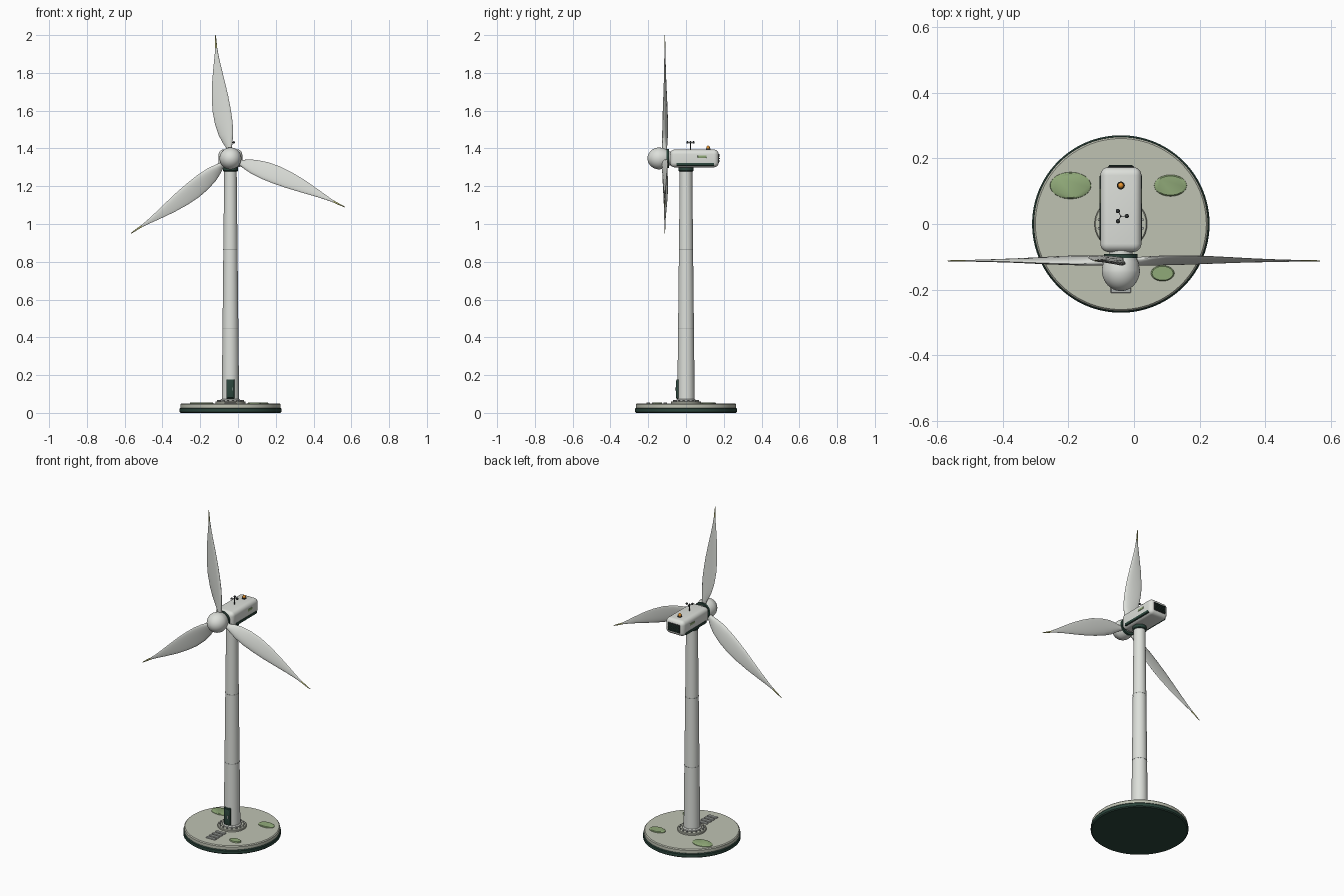
import bpy, bmesh, math
from mathutils import Matrix, Vector

if "Cube" in bpy.data.objects:
    bpy.data.objects.remove(bpy.data.objects["Cube"])

CX, HUB_Z, ROTOR_Y = -0.04, 1.347, -0.112


def mat(name, *rgb):
    m = bpy.data.materials.new(name)
    m.diffuse_color = (*rgb, 1)
    m.use_nodes = True
    m.node_tree.nodes["Principled BSDF"].inputs["Base Color"].default_value = m.diffuse_color
    return m


WHITE = mat("shell_white", 0.72, 0.74, 0.70)
DARK = mat("dark_green", 0.025, 0.06, 0.045)
BLACK = mat("charcoal", 0.03, 0.035, 0.035)
STONE = mat("stone", 0.52, 0.54, 0.45)
GREEN = mat("leaf_green", 0.28, 0.40, 0.19)
GREY = mat("steel", 0.42, 0.44, 0.42)
AMBER = mat("amber", 0.8, 0.3, 0.03)
TIP = mat("tip_olive", 0.45, 0.45, 0.18)


def finish(bm, name, material, smooth=True):
    bmesh.ops.recalc_face_normals(bm, faces=bm.faces)
    me = bpy.data.meshes.new(name)
    bm.to_mesh(me)
    bm.free()
    ob = bpy.data.objects.new(name, me)
    bpy.context.collection.objects.link(ob)
    me.materials.append(material)
    if smooth:
        bpy.ops.object.select_all(action='DESELECT')
        bpy.context.view_layer.objects.active = ob
        ob.select_set(True)
        bpy.ops.object.shade_smooth_by_angle(angle=math.radians(35))
    return ob


def loft(bm, rings):
    """Skin a list of closed point loops and cap both ends."""
    loops = [[bm.verts.new(p) for p in r] for r in rings]
    n = len(loops[0])
    for a, b in zip(loops, loops[1:]):
        for i in range(n):
            bm.faces.new((a[i], a[(i + 1) % n], b[(i + 1) % n], b[i]))
    bm.faces.new(loops[0])
    bm.faces.new(loops[-1])


def turned(name, profile, material, seg=64, loc=(CX, 0, 0), along_y=False, scale=(1, 1)):
    """Lathe (radius, height) points around z, or around y for rotor parts."""
    rings = []
    for r, h in profile:
        ring = []
        for i in range(seg):
            a = 2 * math.pi * i / seg
            u, v = r * math.cos(a) * scale[0], r * math.sin(a) * scale[1]
            p = Vector((u, h, v)) if along_y else Vector((u, v, h))
            ring.append(p + Vector(loc))
        rings.append(ring)
    bm = bmesh.new()
    loft(bm, rings)
    return finish(bm, name, material)


def box(name, lo, hi, material, bevel=0.0, seg=2):
    lo, hi = Vector(lo), Vector(hi)
    bm = bmesh.new()
    bmesh.ops.create_cube(bm, size=1, matrix=Matrix.Translation((lo + hi) / 2)
                          @ Matrix.Diagonal((*(hi - lo), 1)))
    if bevel:
        bmesh.ops.bevel(bm, geom=bm.edges[:], offset=bevel, segments=seg,
                        profile=0.5, affect='EDGES')
    return finish(bm, name, material, bevel > 0)


# Display base
turned("base_rim", [(0.264, 0), (0.27, 0.005), (0.27, 0.022), (0.266, 0.027)], DARK, 96)
turned("base_top", [(0.265, 0.026), (0.265, 0.045), (0.26, 0.05)], STONE, 96)

# Low grass patches
for i, (x, y, rx, ry) in enumerate([(-0.193, 0.117, 0.063, 0.041), (0.111, 0.117, 0.05, 0.033),
                                    (0.087, -0.15, 0.036, 0.024)]):
    turned(f"grass_patch_{i + 1}", [(1, 0.048), (0.98, 0.053), (0.88, 0.056)], GREEN, 40,
           (x, y, 0), scale=(rx, ry))

# Path slabs to the door
for i in range(4):
    y = -0.2 + i * 0.03
    box(f"path_slab_{i + 1}", (CX - 0.031, y - 0.01, 0.048), (CX + 0.031, y + 0.01, 0.055), GREY, 0.002, 1)

# Foundation flange with a ring of bolts
turned("foundation_flange", [(0.08, 0.048), (0.08, 0.058), (0.077, 0.061)], STONE)
turned("tower_foot", [(0.053, 0.06), (0.053, 0.068), (0.048, 0.073)], WHITE)
for i in range(16):
    a = 2 * math.pi * (i + 0.5) / 16
    turned(f"flange_bolt_{i + 1}", [(0.005, 0.06), (0.005, 0.068)], GREY, 6,
           (CX + 0.067 * math.cos(a), 0.067 * math.sin(a), 0))

# Tapered tower with section seams
turned("tower", [(0.046, 0.06), (0.033, 1.285)], WHITE)
for i, z in enumerate((0.445, 0.865)):
    r = 0.046 - 0.013 * (z - 0.06) / 1.225 + 0.0008
    turned(f"tower_seam_{i + 1}", [(r, z - 0.002), (r, z + 0.002)], GREY)

# Service door
box("door_frame", (CX - 0.021, -0.051, 0.074), (CX + 0.021, -0.025, 0.178), DARK, 0.003)
box("door_panel", (CX - 0.016, -0.054, 0.08), (CX + 0.016, -0.045, 0.172), DARK, 0.002)
box("door_handle", (CX + 0.008, -0.058, 0.118), (CX + 0.012, -0.05, 0.135), GREY)

# Nacelle and its trim
turned("yaw_collar", [(0.036, 1.278), (0.039, 1.282), (0.039, 1.305)], DARK)
box("nacelle", (CX - 0.0625, -0.085, 1.3), (CX + 0.0625, 0.173, 1.394), WHITE, 0.025, 6)
for side, s in (("left", -1), ("right", 1)):
    def span(a, b):
        return sorted((CX + s * a, CX + s * b))
    x0, x1 = span(0.05, 0.0645)
    box(f"nacelle_stripe_{side}", (x0, -0.05, 1.308), (x1, 0.148, 1.324), DARK, 0.002)
    box(f"nacelle_vent_{side}", (x0, 0.062, 1.35), (x1, 0.108, 1.363), GREEN, 0.002)
box("rear_grille", (CX - 0.04, 0.165, 1.322), (CX + 0.04, 0.176, 1.372), BLACK, 0.003)
for i in range(5):
    z = 1.329 + i * 0.009
    box(f"grille_slat_{i + 1}", (CX - 0.036, 0.172, z - 0.002), (CX + 0.036, 0.18, z + 0.002), DARK)

# Warning beacon
turned("beacon_base", [(0.012, 1.39), (0.012, 1.399)], BLACK, 24, (CX, 0.117, 0))
turned("beacon_lamp", [(0.009, 1.398), (0.009, 1.406), (0.0075, 1.411), (0.004, 1.414), (0.001, 1.415)],
       AMBER, 24, (CX, 0.117, 0))

# Wind gauge: mast, three arms, three cups
turned("gauge_mast", [(0.0025, 1.39), (0.0025, 1.436)], BLACK, 12, (CX, 0.024, 0))
for i in range(3):
    a = 2 * math.pi * i / 3
    rot = Matrix.Translation((CX, 0.024, 1.432)) @ Matrix.Rotation(a, 4, 'Z')
    bm = bmesh.new()
    bmesh.ops.create_cube(bm, size=1, matrix=rot @ Matrix.Translation((0.009, 0, 0))
                          @ Matrix.Diagonal((0.018, 0.002, 0.002, 1)))
    bmesh.ops.create_uvsphere(bm, u_segments=16, v_segments=8, radius=0.0065,
                              matrix=rot @ Matrix.Translation((0.018, 0, 0)))
    finish(bm, f"gauge_cup_{i + 1}", BLACK)

# Rotor hub
AXIS = (CX, 0, HUB_Z)
turned("rotor_neck", [(0.036, -0.07), (0.036, -0.095)], WHITE, 48, AXIS, True)
turned("rotor_ring", [(0.051, -0.091), (0.051, -0.104)], DARK, 48, AXIS, True)
nose = [(0.046, -0.1), (0.053, -0.115)]
nose += [(0.058 * math.cos(t), -0.14 - 0.064 * math.sin(t)) for t in (i * math.pi / 24 for i in range(12))]
turned("spinner", nose + [(0.001, -0.204)], WHITE, 48, AXIS, True)

# Blades: (distance, leading edge, trailing edge, thickness, twist degrees)
SECTIONS = [(0.03, -0.014, 0.014, 0.026, 22), (0.06, -0.016, 0.018, 0.024, 21),
            (0.09, -0.024, 0.034, 0.022, 19), (0.13, -0.032, 0.049, 0.020, 17),
            (0.19, -0.036, 0.061, 0.018, 14), (0.26, -0.034, 0.065, 0.016, 12),
            (0.33, -0.029, 0.060, 0.013, 10), (0.41, -0.020, 0.048, 0.010, 8),
            (0.49, -0.010, 0.031, 0.008, 6), (0.55, -0.004, 0.017, 0.006, 4),
            (0.59, -0.002, 0.009, 0.005, 3), (0.63, -0.003, 0.005, 0.004, 2),
            (0.658, -0.002, 0.002, 0.003, 1)]
for b in range(3):
    rings = []
    place = Matrix.Translation((CX, ROTOR_Y, HUB_Z)) @ Matrix.Rotation(-math.radians(7 + 120 * b), 4, 'Y')
    for r, lead, trail, thick, twist in SECTIONS:
        ring = []
        for i in range(20):
            a = 2 * math.pi * i / 20
            x = -(lead + trail) / 2 + (trail - lead) / 2 * math.cos(a)
            y = thick / 2 * math.sin(a) * (1 + 0.3 * math.cos(a))
            ring.append(place @ Matrix.Rotation(-math.radians(twist), 4, 'Z') @ Vector((x, y, r)))
        rings.append(ring)
    bm = bmesh.new()
    loft(bm, rings)
    blade = finish(bm, f"blade_{b + 1}", WHITE)
    blade.data.materials.append(TIP)
    for f in blade.data.polygons:
        if (f.center - Vector((CX, ROTOR_Y, HUB_Z))).length > 0.59:
            f.material_index = 1
